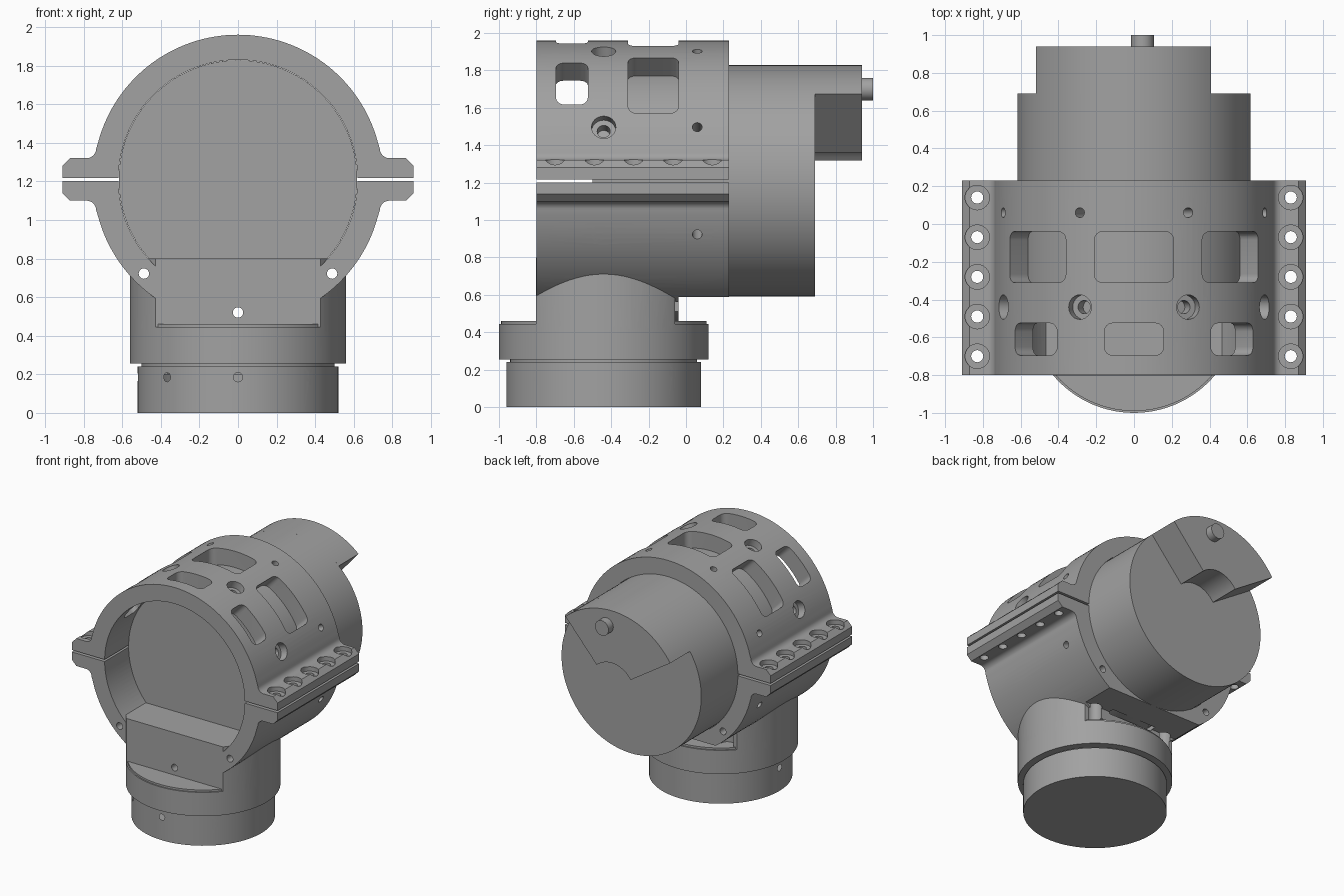
import bpy, bmesh
from math import sin, cos, pi, radians, asin
from mathutils import Vector, Matrix

if "Cube" in bpy.data.objects:
    bpy.data.objects.remove(bpy.data.objects["Cube"])

AXIS = 1.21          # height of the horizontal bore
NECK_Y = -0.44       # centre of the vertical base
FRONT, BACK = -0.8, 0.23
SHELL_R, BORE_R, ROTOR_R = 0.75, 0.635, 0.62

metal = bpy.data.materials.new("grey metal")
metal.use_nodes = True
grey = (0.36, 0.36, 0.36, 1)
metal.diffuse_color = grey
metal.node_tree.nodes["Principled BSDF"].inputs["Base Color"].default_value = grey


def prism(name, pts, depth, matrix):
    """Extrude a 2D outline along local z by depth, then place it."""
    bm = bmesh.new()
    face = bm.faces.new([bm.verts.new((x, y, 0)) for x, y in pts])
    new = bmesh.ops.extrude_face_region(bm, geom=[face])["geom"]
    bmesh.ops.translate(bm, vec=(0, 0, depth), verts=[v for v in new if isinstance(v, bmesh.types.BMVert)])
    bm.transform(matrix)
    bmesh.ops.recalc_face_normals(bm, faces=bm.faces)
    mesh = bpy.data.meshes.new(name)
    bm.to_mesh(mesh)
    bm.free()
    mesh.materials.append(metal)
    ob = bpy.data.objects.new(name, mesh)
    bpy.context.scene.collection.objects.link(ob)
    return ob


def arc(r, a0, a1, n, cx=0, cy=0):
    return [(cx + r * cos(radians(a0 + (a1 - a0) * i / n)),
             cy + r * sin(radians(a0 + (a1 - a0) * i / n))) for i in range(n + 1)]


def cylinder(name, r, start, end, n=32):
    start, end = Vector(start), Vector(end)
    d = end - start
    m = Matrix.Translation(start) @ d.to_track_quat('Z', 'Y').to_matrix().to_4x4()
    return prism(name, arc(r, 0, 360, n)[:-1], d.length, m)


def box(name, lo, hi):
    pts = [(lo[0], lo[1]), (hi[0], lo[1]), (hi[0], hi[1]), (lo[0], hi[1])]
    return prism(name, pts, hi[2] - lo[2], Matrix.Translation((0, 0, lo[2])))


def rounded(w, h, r):
    pts = []
    for k, (sx, sy) in enumerate([(1, 1), (-1, 1), (-1, -1), (1, -1)]):
        pts += arc(r, 90 * k, 90 * k + 90, 6, sx * (w / 2 - r), sy * (h / 2 - r))
    return pts


def along_y(y, flip=1):
    """Outline (x, height above bore axis) extruded towards +y."""
    return Matrix(((1, 0, 0, 0), (0, 0, 1, y), (0, flip, 0, AXIS), (0, 0, 0, 1)))


def boolean(ob, other, op='DIFFERENCE'):
    other.hide_render = True
    mod = ob.modifiers.new("bool", 'BOOLEAN')
    mod.operation, mod.solver, mod.object = op, 'EXACT', other
    bpy.context.view_layer.objects.active = ob
    bpy.ops.object.modifier_apply(modifier=mod.name)
    bpy.data.objects.remove(other)


def drill(ob, r, start, end, n=24):
    boolean(ob, cylinder("drill", r, start, end, n))


def radial(angle, r, y):
    return (r * cos(radians(angle)), y, AXIS + r * sin(radians(angle)))


def finish(ob):
    bpy.ops.object.select_all(action='DESELECT')
    ob.select_set(True)
    bpy.context.view_layer.objects.active = ob
    bpy.ops.object.shade_smooth_by_angle(angle=radians(30))


# Half shell outline with bolting flanges on both sides
gap = 0.008
side = [(0.91, gap), (0.91, 0.07), (0.87, 0.11)] + arc(0.05, 270, 180, 6, 0.785, 0.16)
a0 = asin(0.16 / SHELL_R) * 180 / pi
inner = asin(gap / ROTOR_R) * 180 / pi
outline = (side + arc(SHELL_R, a0, 180 - a0, 64)[1:-1]
           + [(-x, z) for x, z in reversed(side)]
           + arc(ROTOR_R, 180 - inner, inner, 64))
upper = prism("upper_clamp", outline, BACK - FRONT, along_y(FRONT))
lower = prism("lower_clamp", outline, BACK - FRONT, along_y(FRONT, -1))

# Lower clamp: open the underside behind the neck
boolean(lower, box("cut", (-0.6, -0.04, 0.3), (0.6, 0.4, 0.59)))

# Neck column with flat front and back, saddled to the shell
column = cylinder("column", 0.56, (0, NECK_Y, 0.4), (0, NECK_Y, 0.8), 96)
boolean(column, box("slab", (-1, FRONT - 0.001, 0), (1, -0.06, 1)), 'INTERSECT')
boolean(lower, column, 'UNION')

# Round base: foot, groove, collar and collar chamfer
for r, z0, z1 in ((0.56, 0.255, 0.445), (0.55, 0.4, 0.46), (0.5, 0.2, 0.3), (0.52, 0, 0.24)):
    boolean(lower, cylinder("ring", r, (0, NECK_Y, z0), (0, NECK_Y, z1), 96), 'UNION')

# Front bore step and hollow neck
for ob in (upper, lower):
    drill(ob, BORE_R, (0, -0.9, AXIS), (0, -0.5, AXIS), 128)
drill(lower, ROTOR_R, (0, -0.6, AXIS), (0, 0.3, AXIS), 128)
drill(lower, 0.3, (0, NECK_Y, 0.1), (0, NECK_Y, 0.8), 64)
boolean(lower, box("cut", (-0.2, -0.6, 0.575), (0.2, 0, 0.62)))

# Lengthwise screw holes through the shell rim
for ob, angles in ((upper, (45, 90, 135)), (lower, (225, 270, 315))):
    for a in angles:
        drill(ob, 0.027, radial(a, 0.69, -0.9), radial(a, 0.69, 0.3), 20)

# Radial screw holes: counterbored row and plain row
for ob, angles in ((upper, (22.5, 67.5, 112.5, 157.5)), (lower, (202.5, 337.5))):
    for a in angles:
        drill(ob, 0.065, radial(a, 0.69, NECK_Y), radial(a, 0.9, NECK_Y))
        drill(ob, 0.035, radial(a, 0.55, NECK_Y), radial(a, 0.9, NECK_Y))
        drill(ob, 0.026, radial(a, 0.55, 0.06), radial(a, 0.9, 0.06))

# Rounded windows in the upper clamp
for a in (45, 90, 135):
    for w, h, y in ((0.42, 0.27, -0.175), (0.315, 0.17, -0.61)):
        turn = Matrix.Rotation(radians(90 - a), 4, 'Y')
        m = Matrix.Translation((0, y, AXIS)) @ turn @ Matrix.Translation((0, 0, 0.5))
        boolean(upper, prism("window", rounded(w, h, 0.045), 0.4, m))

# Flange bolt holes
for s in (-1, 1):
    for i in range(5):
        x, y = s * 0.83, 0.14 - 0.21 * i
        drill(upper, 0.065, (x, y, AXIS + 0.075), (x, y, 1.5))
        for ob in (upper, lower):
            drill(ob, 0.032, (x, y, 1.0), (x, y, 1.5))

# Vertical wrench grooves and collar screws, front and back of the neck
for y, out in ((FRONT, -0.9), (-0.06, 0.02)):
    for x in (-0.325, 0.325):
        drill(lower, 0.055, (x, y, 0.46), (x, y, 0.72))
    drill(lower, 0.052, (0, out, 0.445), (0, out, 0.5))
    drill(lower, 0.027, (0, out, 0.35), (0, out, 0.5))

# Set-screw holes around the foot, and the hole underneath
for i in range(8):
    c, s = cos(i * pi / 4), sin(i * pi / 4)
    drill(lower, 0.024, (0.45 * c, NECK_Y + 0.45 * s, 0.185), (0.6 * c, NECK_Y + 0.6 * s, 0.185), 16)
drill(lower, 0.21, (0, NECK_Y, -0.1), (0, NECK_Y, 0.004), 48)
drill(lower, 0.075, (0, NECK_Y, -0.1), (0, NECK_Y, 0.2))

# Motor body with a sector-shaped rear block and a pin
body = cylinder("motor_body", ROTOR_R - 0.002, (0, -0.5, AXIS), (0, 0.69, AXIS), 128)
drill(body, 0.09, (0, -0.6, AXIS), (0, 0.8, AXIS), 32)
block = prism("rear_block", arc(ROTOR_R - 0.002, 48.6, 147, 36) + arc(0.2, 147, 48.6, 16),
              0.25, along_y(0.69))
pin = cylinder("rear_pin", 0.06, (0.045, 0.93, 1.7), (0.045, 1.0, 1.7))

for ob in (upper, lower, body, block, pin):
    finish(ob)
